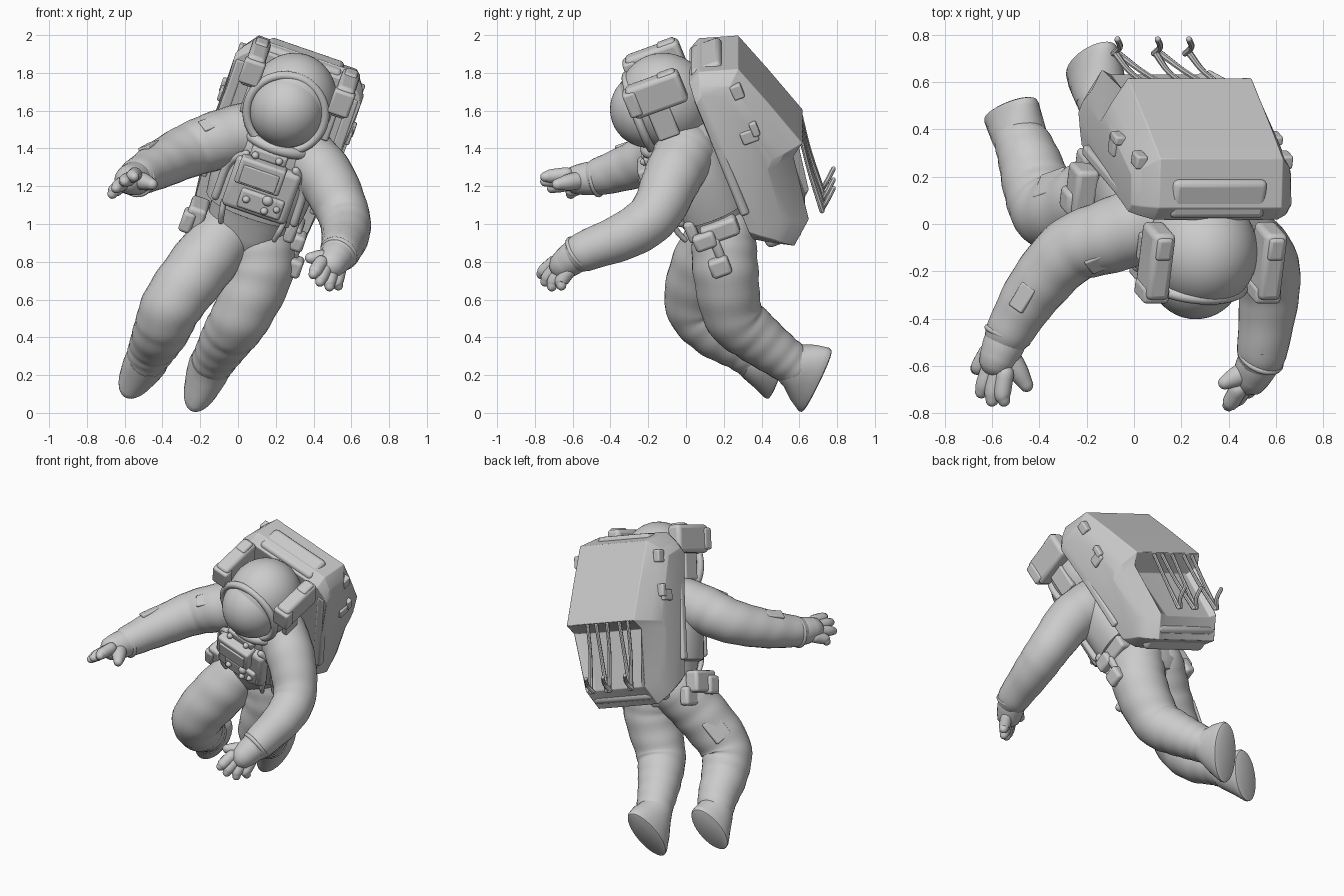
import bpy, bmesh, math
from mathutils import Vector, Matrix

if "Cube" in bpy.data.objects:
    bpy.data.objects.remove(bpy.data.objects["Cube"])

# Body frame: leans forward 21 degrees and rolls 19 degrees sideways
ROT = Matrix.Rotation(math.radians(19), 4, 'Y') @ Matrix.Rotation(math.radians(21), 4, 'X')
BODY = Matrix.Translation((.2, .3, 1.4)) @ ROT
A, B, C = (ROT.col[i].to_3d() for i in range(3))

def L(a, b, c):
    return BODY @ Vector((a, b, c))

def finish(name, bm, bevel=0):
    bmesh.ops.recalc_face_normals(bm, faces=bm.faces)
    me = bpy.data.meshes.new(name)
    bm.to_mesh(me)
    bm.free()
    ob = bpy.data.objects.new(name, me)
    bpy.context.collection.objects.link(ob)
    if bevel:
        m = ob.modifiers.new("bevel", 'BEVEL')
        m.width, m.segments, m.limit_method = bevel, 3, 'ANGLE'
    return ob

def loft(name, rings, bevel=0):
    bm = bmesh.new()
    vs = [[bm.verts.new(p) for p in r] for r in rings]
    n = len(vs[0])
    for r, q in zip(vs, vs[1:]):
        for i in range(n):
            bm.faces.new((r[i], r[(i + 1) % n], q[(i + 1) % n], q[i]))
    bm.faces.new(vs[0])
    bm.faces.new(vs[-1])
    return finish(name, bm, bevel)

def oval(cen, u, v, n=32, p=1.0):
    pts = []
    for i in range(n):
        t = 2 * math.pi * i / n
        c, s = math.cos(t), math.sin(t)
        pts.append(cen + u * math.copysign(abs(c) ** p, c) + v * math.copysign(abs(s) ** p, s))
    return pts

def limb(name, pts, wrinkle=0.0, steps=10, n=28):
    """Smooth tube with round ends through (x, y, z, radius) points."""
    P = [Vector(p) for p in pts]
    P = [P[0] * 2 - P[1]] + P + [P[-1] * 2 - P[-2]]
    S = []
    for i in range(1, len(P) - 2):
        a, b, c, d = P[i - 1:i + 3]
        for k in range(steps):
            t = k / steps
            S.append((b * 2 + (c - a) * t + (a * 2 - b * 5 + c * 4 - d) * t * t
                      + (b * 3 - a - c * 3 + d) * t ** 3) * .5)
    S.append(P[-2])
    pos, rad = [s.to_3d() for s in S], [s[3] for s in S]
    d0, d1 = (pos[0] - pos[1]).normalized(), (pos[-1] - pos[-2]).normalized()
    r0, r1 = rad[0], rad[-1]
    for k in (.5, .85, .99):
        f = math.sqrt(1 - k * k)
        pos, rad = [S[0].to_3d() + d0 * r0 * k] + pos, [r0 * f] + rad
        pos.append(S[-1].to_3d() + d1 * r1 * k)
        rad.append(r1 * f)
    rings, u = [], Vector((.31, .87, .4))
    for i, (p, r) in enumerate(zip(pos, rad)):
        t = (pos[min(i + 1, len(pos) - 1)] - pos[max(i - 1, 0)]).normalized()
        u = (u - t * u.dot(t)).normalized()
        v = t.cross(u)
        ring = []
        for k in range(n):
            g = 2 * math.pi * k / n
            w = r * (1 + wrinkle * math.sin(i * 1.1 + 1.4 * math.sin(g)))
            ring.append(p + (u * math.cos(g) + v * math.sin(g)) * w)
        rings.append(ring)
    return loft(name, rings)

def box(name, loc, size, bevel=.012, rot=ROT):
    bm = bmesh.new()
    bmesh.ops.create_cube(bm, size=1, matrix=Matrix.Translation(loc) @ rot @ Matrix.Diagonal((*size, 1)))
    return finish(name, bm, bevel)

def ball(name, loc, radii):
    bm = bmesh.new()
    bmesh.ops.create_uvsphere(bm, u_segments=48, v_segments=28, radius=1,
                              matrix=Matrix.Translation(loc) @ ROT @ Matrix.Diagonal((*radii, 1)))
    return finish(name, bm)

def hoop(name, cen, u, v, w, r, n=48):
    """Ring-shaped tube in the u, v plane, w is its unit normal."""
    bm = bmesh.new()
    rows = []
    for i in range(n):
        t = 2 * math.pi * i / n
        o = u * math.cos(t) + v * math.sin(t)
        rows.append([bm.verts.new(cen + o + o.normalized() * r * math.cos(k * math.pi / 5)
                                  + w * r * math.sin(k * math.pi / 5)) for k in range(10)])
    for i in range(n):
        for k in range(10):
            q, s = rows[i], rows[(i + 1) % n]
            bm.faces.new((q[k], q[(k + 1) % 10], s[(k + 1) % 10], s[k]))
    return finish(name, bm)

# Torso and pelvis, with a raised hem at the waist
torso = [(-.53, .11, .10), (-.48, .18, .15), (-.38, .215, .17), (-.29, .225, .18), (-.25, .235, .19), (-.24, .265, .215),
         (-.2, .27, .22), (-.05, .285, .215), (.1, .28, .2), (.2, .24, .19), (.27, .16, .15)]
loft("torso", [oval(L(-.01, -.27, c), A * ra, B * rb, 40, .85) for c, ra, rb in torso])
hoop("neck_ring", L(0, -.3, .18), A * .19, B * .18, C, .03)

# Helmet, visor and lamps
ball("helmet", L(0, -.29, .395), (.235, .245, .26))
ball("visor", L(-.01, -.385, .38), (.2, .207, .205))
hoop("visor_rim", L(-.01, -.435, .375), A * .208, C * .213, B, .024)
for s in (-1, 1):
    box("lamp_box", L(s * .25, -.285, .53), (.1, .30, .18), .025)
    box("lamp_front", L(s * .25, -.42, .53), (.115, .07, .14), .015)
    box("lamp_cap", L(s * .25, -.2, .6), (.07, .1, .06), .015)
    box("lamp_bracket", L(s * .228, -.31, .37), (.04, .12, .2), .012)

# Backpack: one side profile, tapered to both sides, hollowed at the lower back
prof = [(-.1, -.42), (-.1, .53), (-.03, .57), (.17, .51), (.25, .28), (.34, 0),
        (.27, -.05), (.215, -.42), (.09, -.53), (-.02, -.47)]
slices = []
for a, kb, kc, hollow in ((-.365, .6, .82, 0), (-.335, .76, .9, 0), (-.28, 1, 1, 0), (-.23, 1, 1, .07),
                          (.2, 1, 1, .07), (.27, 1, 1, 0), (.325, .76, .9, 0), (.35, .6, .82, 0)):
    ring = []
    for i, (b, c) in enumerate(prof):
        narrow = .88 if i > 6 or i == 0 else 1
        b -= hollow * (1 if i == 6 else .3 if i == 7 else 0)
        ring.append(L(a * narrow, -.1 + (b + .1) * kb, -.03 + (c + .03) * kc))
    slices.append(ring)
loft("backpack", slices, .02)
box("backpack_top_band", L(-.01, .0, .53), (.42, .17, .07), .025)
box("backpack_base", L(0, .05, -.44), (.5, .2, .12), .03)
for s in (-1, 1):
    box("side_latch", L(s * .325 - .01, .126, .41), (.05, .06, .08), .01)
    box("side_clip", L(s * .345 - .01, .1, .16), (.05, .09, .07), .01)
    box("side_clip_tab", L(s * .35 - .01, .14, .19), (.05, .04, .08), .01)
    box("side_rail", L(s * .315 - .01, -.08, .1), (.06, .05, .7), .015)

# Hanging straps at the back of the pack
for a, d in ((-.22, .03), (-.15, -.03), (-.05, .04), (.04, -.03), (.11, .03)):
    limb("strap", [(*L(a, .325, -.01), .012), (*L(a + d * .3, .3, -.2), .012),
                   (*L(a + d, .285, -.43), .015)], 0, 5, 8)
for a in (-.2, -.02, .12):
    limb("strap_hook", [(*L(a, .285, -.43), .013), (*L(a + .01, .33, -.39), .013),
                        (*L(a - .02, .38, -.35), .013)], 0, 4, 8)

# Chest control unit
box("chest_plate", L(0, -.475, -.06), (.36, .08, .30), .03)
box("chest_unit", L(-.03, -.515, .03), (.25, .09, .15), .015)
box("chest_screen", L(-.03, -.56, .02), (.2, .02, .1), .006)
box("chest_lower", L(.02, -.51, -.125), (.24, .06, .11), .015)
box("chest_top", L(-.02, -.47, .13), (.2, .07, .06), .015)
for a, c, r in ((-.06, -.12, .02), (.05, -.09, .028), (.05, -.15, .02), (.11, -.12, .018), (-.09, .12, .02), (.04, .13, .02)):
    ball("chest_knob", L(a, -.54 if c < 0 else -.505, c), (r, .025, r))
for s in (-1, 1):
    limb("chest_strap", [(*L(s * .14, -.48, .1), .022), (*L(s * .21, -.44, .0), .022),
                         (*L(s * .22, -.43, -.2), .022)], 0, 6, 10)
    limb("waist_tether", [(*L(s * .17, -.47, -.2), .014), (*L(s * .16, -.47, -.26), .016),
                          (*L(s * .15, -.45, -.32), .014)], 0, 5, 10)

# Arms
limb("right_arm", [(.1, .02, 1.49, .17), (-.1, -.05, 1.445, .157), (-.27, -.115, 1.385, .142),
                   (-.42, -.28, 1.31, .124), (-.53, -.46, 1.25, .1)], .008)
limb("left_arm", [(.33, .0, 1.38, .165), (.46, -.07, 1.25, .155), (.555, -.16, 1.06, .138),
                  (.57, -.3, .95, .128), (.54, -.55, .85, .105)], .008)

# Gloves: cuff, palm, fingers
def glove(side, wrist, palm, tips, thumb):
    w, p = Vector(wrist), Vector(palm)
    d = (p - w).normalized()
    u = d.orthogonal().normalized()
    hoop(side + "_cuff", w, u * .091, d.cross(u) * .091, d, .013, 32)
    limb(side + "_palm", [(*w, .09), (*w.lerp(p, .5), .088), (*p, .08)])
    across = (Vector(tips[-1]) - Vector(tips[0])).normalized()
    for i, t in enumerate(tips):
        base = p + across * (i / (len(tips) - 1) - .5) * .13 + d * .02
        t = Vector(t)
        limb(side + "_finger", [(*base, .038), (*(base.lerp(t, .55) + d * .022), .036), (*t, .027)], 0, 5, 14)
    limb(side + "_thumb", [(*w.lerp(p, .5), .05), (*(w.lerp(Vector(thumb), .6) + d * .02), .045), (*thumb, .03)], 0, 5, 14)

glove("right", (-.535, -.47, 1.245), (-.575, -.57, 1.235),
      [(-.665, -.61, 1.16), (-.645, -.71, 1.19), (-.60, -.745, 1.225), (-.55, -.745, 1.25)], (-.455, -.68, 1.21))
glove("left", (.535, -.565, .845), (.495, -.645, .785),
      [(.53, -.66, .675), (.485, -.71, .67), (.435, -.745, .695), (.40, -.765, .735)], (.385, -.67, .82))

# Legs
limb("right_leg", [(-.04, .2, .98, .16), (-.18, .1, .8, .172), (-.34, .05, .585, .163), (-.40, .14, .45, .15),
                   (-.45, .29, .35, .128), (-.49, .38, .27, .11)], .012)
limb("left_leg", [(.14, .2, .95, .17), (.12, .21, .75, .174), (.02, .25, .52, .158), (-.05, .36, .41, .142),
                  (-.11, .49, .31, .122), (-.15, .59, .24, .11)], .012)

# Boots: lofted from the ankle to a flat oval sole
def boot(name, ankle, heel, toe):
    a, h, t = Vector(ankle), Vector(heel), Vector(toe)
    cen, d = (h + t) / 2, (t - h)
    half, d = d.length / 2, d.normalized()
    n = (cen - a)
    n = (n - d * n.dot(d)).normalized()
    s = d.cross(n)
    rings = []
    for k, ln, wd in ((0, half * .93, .082), (.03, half, .092), (.12, half * 1.02, .097), (.22, half * .98, .1),
                      (.5, half * .86, .11), (.8, .125, .115), (1.1, .11, .11)):
        rings.append(oval(cen.lerp(a, k), d * ln, s * wd))
    loft(name, rings)

boot("right_boot", (-.475, .34, .29), (-.445, .54, .35), (-.6, .435, .08))
boot("left_boot", (-.14, .54, .27), (-.115, .775, .325), (-.245, .615, .005))

# Hip gear, pockets and sleeve panels
for name, loc, size in (
        ("left_hip_pouch", (.29, .18, .97), (.1, .2, .1)), ("left_hip_tool", (.32, .1, .91), (.07, .12, .09)),
        ("left_tool_holder", (.30, .18, .775), (.08, .11, .1)), ("left_tool_link", (.31, .17, .86), (.04, .05, .13)),
        ("left_belt_clip", (.28, .03, .96), (.06, .06, .12)), ("right_hip_pouch", (-.22, .15, 1.05), (.1, .2, .14)),
        ("right_hip_box", (-.265, .1, 1.02), (.07, .1, .12)), ("right_hip_tool", (-.2, .25, .98), (.07, .12, .12))):
    box(name, loc, size, .02)
def panel(name, loc, along, out, size):
    x, z = Vector(along).normalized(), Vector(out)
    z = (z - x * z.dot(x)).normalized()
    box(name, loc, size, .008, Matrix((x, z.cross(x), z)).transposed().to_4x4())

panel("thigh_pocket", (-.355, .17, .76), (-.17, -.06, -.22), (-.8, .5, .3), (.16, .12, .03))
panel("right_sleeve_panel", (-.47, -.31, 1.41), (-.11, -.18, -.06), (-.3, 0, 1), (.12, .07, .03))
panel("left_sleeve_panel", (.57, -.5, .965), (-.03, -.25, -.1), (.3, 0, 1), (.11, .07, .03))
panel("left_shoulder_patch", (.545, -.18, 1.235), (.1, -.1, -.19), (.7, -.6, .3), (.12, .09, .03))
panel("right_shoulder_patch", (-.14, -.16, 1.53), (-.17, -.07, -.06), (0, -.7, .7), (.12, .08, .03))

# Smooth shading that keeps edges sharp
for ob in bpy.context.collection.objects:
    ob.select_set(True)
    bpy.context.view_layer.objects.active = ob
bpy.ops.object.shade_smooth_by_angle(angle=math.radians(40))
